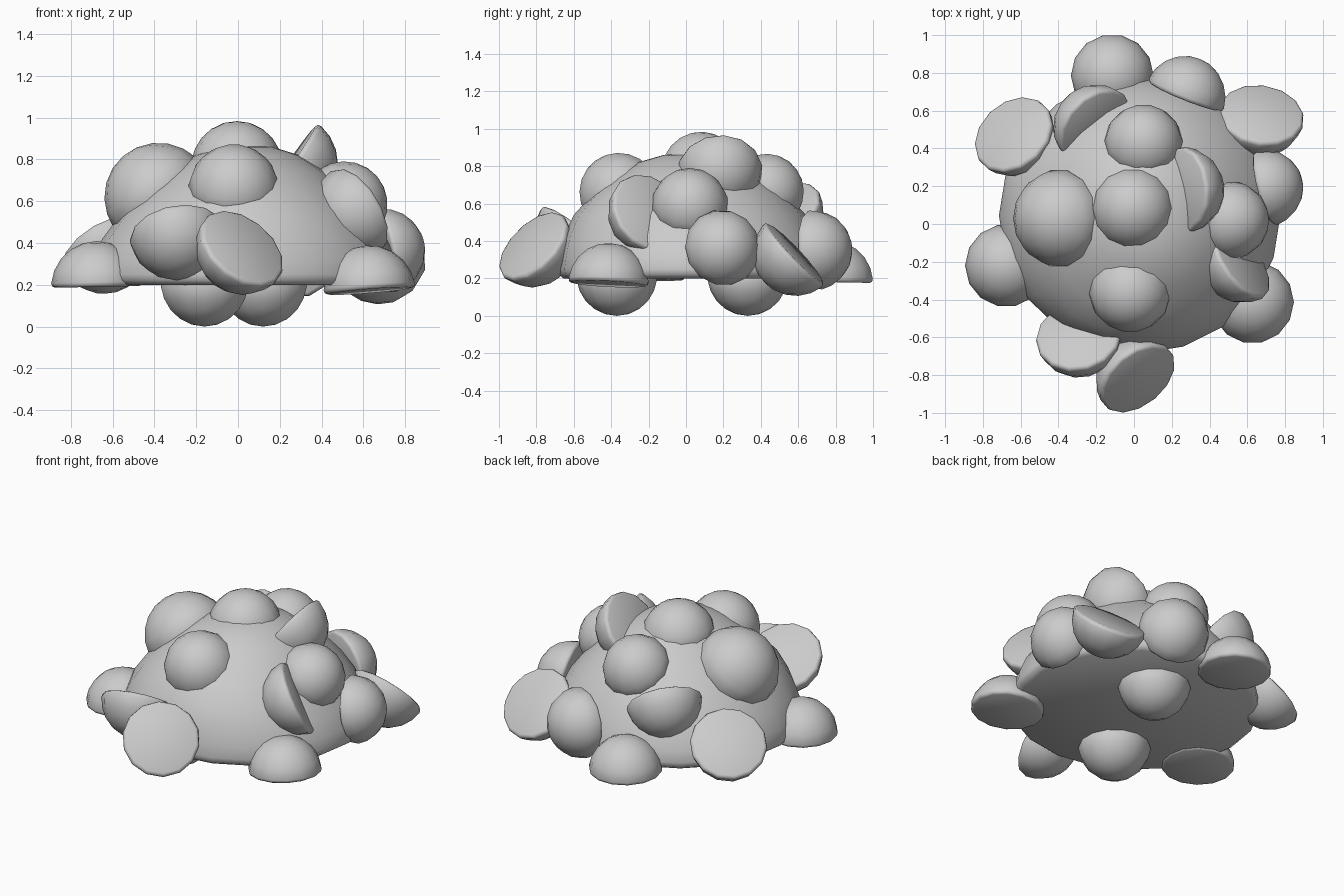
import bpy, bmesh, math
from mathutils import Vector

if "Cube" in bpy.data.objects:
    bpy.data.objects.remove(bpy.data.objects["Cube"])


def loft(name, rings, segs, loc=(0, 0, 0), direction=(0, 0, 1)):
    """Solid from stacked elliptical rings (cx, cy, rx, ry, z); the last ring closes to a tip."""
    bm = bmesh.new()
    loops = []
    for cx, cy, rx, ry, z in rings[:-1]:
        loops.append([bm.verts.new((cx + rx * math.cos(2 * math.pi * i / segs),
                                    cy + ry * math.sin(2 * math.pi * i / segs), z))
                      for i in range(segs)])
    tx, ty, _, _, tz = rings[-1]
    tip = bm.verts.new((tx, ty, tz))
    bm.faces.new(loops[0][::-1])
    for a, b in zip(loops, loops[1:]):
        for i in range(segs):
            j = (i + 1) % segs
            bm.faces.new((a[i], a[j], b[j], b[i]))
    for i in range(segs):
        bm.faces.new((loops[-1][i], loops[-1][(i + 1) % segs], tip))
    me = bpy.data.meshes.new(name)
    bm.to_mesh(me)
    bm.free()
    ob = bpy.data.objects.new(name, me)
    bpy.context.collection.objects.link(ob)
    ob.location = loc
    ob.rotation_euler = Vector((0, 0, 1)).rotation_difference(Vector(direction)).to_euler()
    bpy.context.view_layer.objects.active = ob
    bpy.ops.object.select_all(action='DESELECT')
    ob.select_set(True)
    bpy.ops.object.shade_smooth_by_angle(angle=math.radians(50))
    return ob


def half_ball(name, loc, r, dome_dir):
    """Half ball with a softened rim; the dome points along dome_dir."""
    rings = [(0, 0, r * .92, r * .92, 0), (0, 0, r * .98, r * .98, r * .03),
             (0, 0, r, r, r * .10)]
    for k in range(1, 5):
        a = math.radians(5 + 17 * k)
        rings.append((0, 0, r * math.cos(a), r * math.cos(a), r * math.sin(a)))
    rings.append((0, 0, 0, 0, r))
    return loft(name, rings, 14, loc, dome_dir)


# main mound
loft("mound", [
    (.03, .045, .71, .70, .20), (.03, .045, .74, .725, .22), (.03, .045, .745, .73, .25),
    (.03, .04, .73, .715, .32), (.03, .03, .68, .685, .42),
    (.03, .02, .59, .62, .54), (.035, .02, .48, .52, .65),
    (.045, .02, .375, .40, .74), (.045, .02, .25, .28, .82),
    (.045, .02, .12, .14, .86), (.045, .02, 0, 0, .87)], 20)

# bumps whose domes face outward
for loc, r, d in [
    ((-.005, .08, .765), .219, (0, .05, 1)),
    ((-.38, .03, .62), .26, (-.65, 0, .75)),
    ((-.02, -.355, .655), .218, (0, -.6, .8)),
    ((.05, .425, .66), .208, (0, .6, .8)),
    ((.51, .02, .585), .206, (.75, 0, .65)),
    ((.69, .19, .36), .206, (.95, .25, .2)),
    ((.27, .675, .35), .215, (.36, .9, .1)),
]:
    half_ball("outward_bump", loc, r, d)

# half balls resting flat side down around the base
for loc, d in [
    ((-.675, -.22, .19), (-.02, 0, 1)),
    ((.63, -.415, .17), (-.08, .05, 1)),
    ((-.115, .785, .18), (0, .02, 1)),
]:
    half_ball("rim_bump", loc, .219, d)

# half balls sunk in with their flat face exposed (direction is the flat's normal)
for loc, n in [
    ((.25, .18, .785), (-.82, -.05, .57)),
    ((-.20, .51, .55), (.55, -.5, .67)),
    ((.575, -.19, .555), (.75, .5, .43)),
    ((-.645, .48, .385), (-.45, .5, .74)),
    ((.675, .585, .335), (.12, .72, .68)),
    ((-.295, -.585, .45), (-.15, .6, .79)),
    ((.025, -.825, .38), (.5, -.61, .61)),
]:
    half_ball("tilted_half", loc, .229, -Vector(n))

# two feet under the mound
for x, y in [(-.16, -.37), (.12, .33)]:
    half_ball("foot", (x, y, .215), .215, (0, 0, -1))
